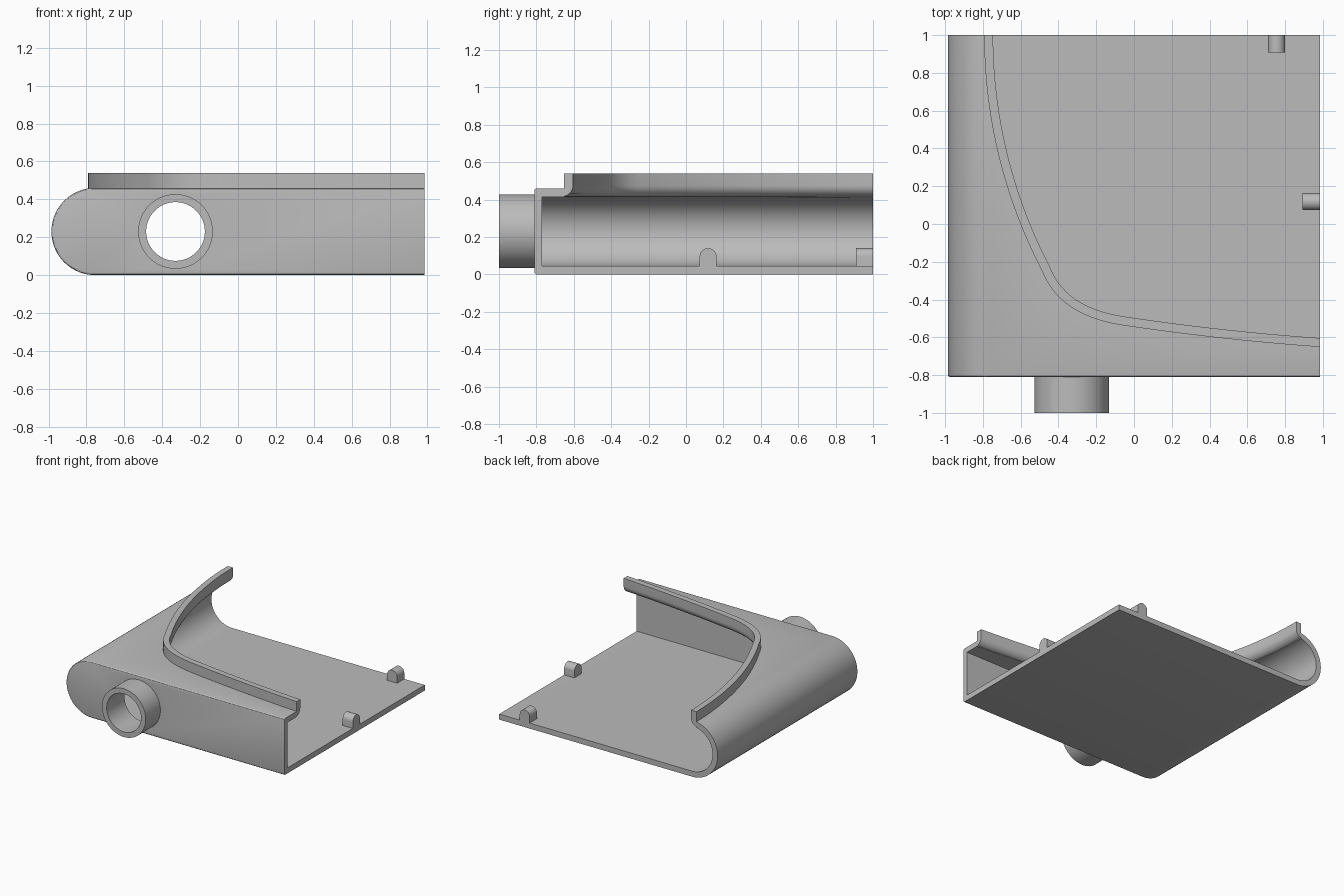
import bpy, bmesh
from math import pi, sin, cos
from mathutils import Vector

cube = bpy.data.objects.get("Cube")
if cube:
    bpy.data.objects.remove(cube)

grey = bpy.data.materials.new("plain grey")
grey.use_nodes = True
grey.diffuse_color = (0.5, 0.5, 0.5, 1)
grey.node_tree.nodes["Principled BSDF"].inputs["Base Color"].default_value = (0.5, 0.5, 0.5, 1)

RIGHT, BACK, FRONT = 0.985, 1.0, -0.81
HEIGHT, WALL = 0.46, 0.045
MID = HEIGHT / 2


def finish(bm, name):
    bmesh.ops.recalc_face_normals(bm, faces=bm.faces)
    mesh = bpy.data.meshes.new(name)
    bm.to_mesh(mesh)
    bm.free()
    mesh.materials.append(grey)
    obj = bpy.data.objects.new(name, mesh)
    bpy.context.collection.objects.link(obj)
    return obj


def prism(name, points, offset, bevel_front=False):
    """Extrude a closed loop of 3D points along offset."""
    bm = bmesh.new()
    face = bm.faces.new([bm.verts.new(p) for p in points])
    edges = [e for e in face.edges
             if not all(abs(v.co.x - RIGHT) < 1e-4 for v in e.verts)]
    out = bmesh.ops.extrude_face_region(bm, geom=[face], use_keep_orig=True)
    moved = [g for g in out["geom"] if isinstance(g, bmesh.types.BMVert)]
    bmesh.ops.translate(bm, verts=moved, vec=offset)
    bmesh.ops.recalc_face_normals(bm, faces=bm.faces)
    if bevel_front:
        bmesh.ops.bevel(bm, geom=edges, offset=0.012, segments=3,
                        profile=0.5, affect='EDGES')
    return finish(bm, name)


def arc(cx, cz, r, a0, a1, n):
    return [(cx + r * cos(a0 + (a1 - a0) * i / n),
             cz + r * sin(a0 + (a1 - a0) * i / n)) for i in range(n + 1)]


def select(obj):
    bpy.ops.object.select_all(action='DESELECT')
    obj.select_set(True)
    bpy.context.view_layer.objects.active = obj


def combine(obj, other, operation):
    """Apply a boolean and discard the helper."""
    mod = obj.modifiers.new("boolean", 'BOOLEAN')
    mod.object, mod.operation, mod.solver = other, operation, 'EXACT'
    select(obj)
    bpy.ops.object.modifier_apply(modifier=mod.name)
    bpy.data.objects.remove(other)


def smooth(obj):
    select(obj)
    bpy.ops.object.shade_smooth_by_angle(angle=pi / 6)


def section(radius, right, y):
    """Slot-shaped section, round on the right-hand side of the model."""
    loop = [(right, MID - radius)] + arc(-0.755, MID, radius, -pi / 2, -3 * pi / 2, 48)
    return [(x, y, z) for x, z in loop + [(right, MID + radius)]]


def cylinder(name, x, z, r, y0, y1):
    loop = arc(x, z, r, 0, 2 * pi, 64)[:-1]
    return prism(name, [(a, y0, b) for a, b in loop], (0, y1 - y0, 0))


# Opening outline: long arc, tight corner, shallow sweep
path = []
for i in range(25):
    y = BACK - 1.25 * i / 24
    path.append(Vector((1.907 - (2.7 ** 2 - (y - BACK) ** 2) ** 0.5, y)))
corner = [path[-1], Vector((-0.415, -0.43)), Vector((-0.25, -0.508)), Vector((-0.05, -0.538))]
for i in range(1, 17):
    t = i / 16
    s = 1 - t
    path.append(corner[0] * s ** 3 + corner[1] * 3 * s * s * t
                + corner[2] * 3 * s * t * t + corner[3] * t ** 3)
for i in range(1, 17):
    x = -0.05 + (RIGHT + 0.05) * i / 16
    path.append(Vector((x, -0.545 - 0.145 * x + 0.038 * x * x)))

# Hollow shell, open at the back and right
shell = prism("shell", section(MID, RIGHT, FRONT), (0, BACK - FRONT, 0), True)
combine(shell, prism("cavity", section(MID - WALL, 1.5, -0.77), (0, 3, 0)), 'DIFFERENCE')
outline = [(p.x, p.y, 0.3) for p in path]
outline += [(1.5, path[-1].y, 0.3), (1.5, 1.5, 0.3), (path[0].x, 1.5, 0.3)]
combine(shell, prism("roof_cutter", outline, (0, 0, 0.5)), 'DIFFERENCE')

# Spout on the front wall
combine(shell, cylinder("spout", -0.33, MID, 0.197, -1, -0.79), 'UNION')
combine(shell, cylinder("spout_bore", -0.33, MID, 0.155, -1.1, -0.6), 'DIFFERENCE')
smooth(shell)

# Raised lip swept around the opening
lip_section = [(0, 0.54), (0.047, 0.54)] + arc(-0.013, 0.476, 0.06, 0, -pi / 2, 8)
lip_section.append((-0.013, 0.45))
lip_section.append((0, 0.455))
bm = bmesh.new()
rings = []
last = len(path) - 1
for i, p in enumerate(path):
    tangent = (path[min(i + 1, last)] - path[max(i - 1, 0)]).normalized()
    normal = Vector((-tangent.y, tangent.x))
    if i == 0:
        normal = Vector((1, 0))
    elif i == last:
        normal = Vector((0, 1))
    rings.append([bm.verts.new((*(p + normal * d), z)) for d, z in lip_section])
count = len(lip_section)
for a, b in zip(rings, rings[1:]):
    for j in range(count):
        k = (j + 1) % count
        bm.faces.new((a[j], a[k], b[k], b[j]))
bm.faces.new(rings[0])
bm.faces.new(rings[-1])
smooth(finish(bm, "lip"))


# Arched lugs with pin holes on the floor
def lug(name, place, depth):
    top = 0.095
    arch = [(0.045, 0.04)] + arc(0, top, 0.045, 0, pi, 16) + [(-0.045, 0.04)]
    hole = arc(0, top, 0.02, 0, 2 * pi, 24)[:-1]
    obj = prism(name, [place(u, 0, z) for u, z in arch], depth)
    combine(obj, prism("pin_hole", [place(u, -1, z) for u, z in hole], depth * 30), 'DIFFERENCE')
    smooth(obj)


lug("right_lug", lambda u, d, z: (RIGHT + d, 0.118 + u, z), Vector((-0.092, 0, 0)))
lug("back_lug", lambda u, d, z: (0.755 + u, BACK + d, z), Vector((0, -0.092, 0)))
